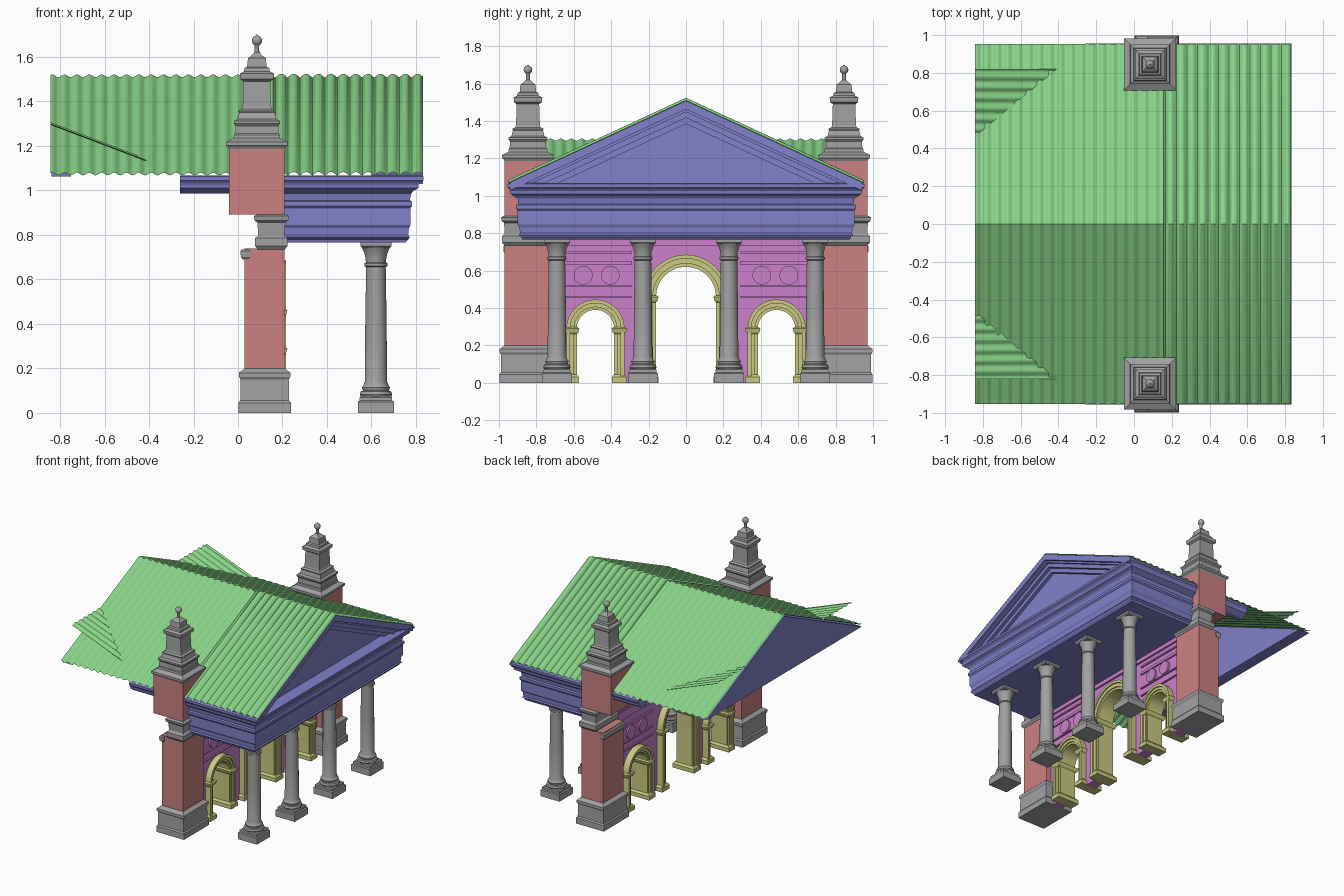
import bpy, bmesh, math
from math import sin, cos, pi

cube = bpy.data.objects.get("Cube")
if cube:
    bpy.data.objects.remove(cube, do_unlink=True)


def material(name, r, g, b):
    m = bpy.data.materials.new(name)
    m.use_nodes = True
    m.diffuse_color = (r, g, b, 1)
    m.node_tree.nodes["Principled BSDF"].inputs["Base Color"].default_value = (r, g, b, 1)
    return m


STONE = material("grey stone", .36, .36, .36)
BRICK = material("red brick", .60, .22, .22)
TILE = material("green tile", .25, .66, .25)
TRIM = material("blue trim", .22, .22, .60)
WALL = material("pink wall", .60, .22, .60)
ARCH = material("yellow arch", .60, .60, .22)


def finish(name, bm, mat, smooth=False, closed=True):
    if closed:
        bmesh.ops.recalc_face_normals(bm, faces=bm.faces)
    me = bpy.data.meshes.new(name)
    bm.to_mesh(me)
    bm.free()
    me.materials.append(mat)
    ob = bpy.data.objects.new(name, me)
    bpy.context.collection.objects.link(ob)
    if smooth:
        bpy.ops.object.select_all(action="DESELECT")
        ob.select_set(True)
        bpy.context.view_layer.objects.active = ob
        bpy.ops.object.shade_smooth_by_angle(angle=math.radians(40))
    return ob


def loft(name, rings, mat, smooth=False):
    """Join closed rings of points and cap both ends."""
    bm = bmesh.new()
    loops = [[bm.verts.new(p) for p in ring] for ring in rings]
    n = len(loops[0])
    for a, b in zip(loops, loops[1:]):
        for i in range(n):
            j = (i + 1) % n
            bm.faces.new((a[i], a[j], b[j], b[i]))
    bm.faces.new(loops[0])
    bm.faces.new(loops[-1])
    return finish(name, bm, mat, smooth)


def rect(x0, x1, y0, y1, z):
    return [(x0, y0, z), (x1, y0, z), (x1, y1, z), (x0, y1, z)]


def box(name, x0, x1, y0, y1, z0, z1, mat):
    return loft(name, [rect(x0, x1, y0, y1, z) for z in (z0, z1)], mat)


def stack(name, cx, cy, hx, hy, steps, mat):
    """Square moulding: steps are (height, outward offset)."""
    return loft(name, [rect(cx - hx - o, cx + hx + o, cy - hy - o, cy + hy + o, z)
                       for z, o in steps], mat)


def turned(name, cx, cy, profile, mat, sides=28):
    return loft(name, [[(cx + r * cos(2 * pi * i / sides), cy + r * sin(2 * pi * i / sides), z)
                        for i in range(sides)] for r, z in profile], mat, True)


def prism(name, outline, x0, x1, mat, smooth=False):
    """Extrude a (y, z) outline along x."""
    return loft(name, [[(x, y, z) for y, z in outline] for x in (x0, x1)], mat, smooth)


def arch_line(cy, r, spring, n=24):
    arc = [(cy - r * cos(pi * i / n), spring + r * sin(pi * i / n)) for i in range(n + 1)]
    return [(cy - r, 0)] + arc + [(cy + r, 0)]


# Wall with three arched openings
openings = [(-.484, .10, .29, .155), (0, .16, .46, .225), (.484, .10, .29, .155)]
outline = [(-.76, 0)]
for cy, r, spring, _ in openings:
    outline += arch_line(cy, r + .012, spring)
outline += [(.76, 0), (.76, .775), (-.76, .775)]
prism("arcade_wall", outline, .09, .17, WALL)

# Arch surrounds with imposts and feet
for cy, r, spring, ro in openings:
    mid = (r * 2 + ro) / 3
    prism("arch_inner_band", arch_line(cy, r, spring) + arch_line(cy, mid, spring)[::-1],
          .06, .195, ARCH, True)
    prism("arch_outer_band", arch_line(cy, mid - .004, spring) + arch_line(cy, ro, spring)[::-1],
          .05, .205, ARCH, True)
    prism("arch_rim", arch_line(cy, ro - .02, spring) + arch_line(cy, ro, spring)[::-1],
          .04, .215, ARCH, True)
    for s in (-1, 1):
        c, h = cy + s * (r + ro) / 2, (ro - r) / 2
        stack("arch_impost", .128, c, .08, h,
              [(spring - .03, 0), (spring - .02, .008), (spring, .014), (spring + .008, .004)], ARCH)
        stack("arch_foot", .128, c, .08, h, [(0, .012), (.03, .012), (.045, 0)], ARCH)

# Wall bands, framed panels and medallions
for s in (-1, 1):
    for z, h in ((.455, .008), (.515, .008), (.63, .02), (.69, .012)):
        a, b = sorted((s * .29, s * .74))
        box("wall_band", .08 if z < .68 else .088, .182, a, b, z, z + h, WALL)
    for y in (.405, .55):
        ring = [(s * y + .05 * cos(2 * pi * i / 28), .575 + .05 * sin(2 * pi * i / 28))
                for i in range(28)]
        prism("medallion", ring, .078, .185, WALL)
box("wall_top_band", .086, .185, -.74, .74, .735, .768, WALL)

# Columns
shaft = [(.068, .072), (.073, .082), (.068, .096), (.058, .10), (.063, .115), (.056, .125),
         (.05, .14), (.048, .40), (.044, .655), (.052, .66), (.052, .672), (.045, .676),
         (.047, .70), (.054, .725), (.066, .748)]
for y in (-.69, -.23, .23, .69):
    stack("column_plinth", .62, y, .065, .065,
          [(0, .016), (.05, .016), (.055, .008), (.07, .008), (.076, 0)], STONE)
    turned("column_shaft", .62, y, shaft, STONE)
    stack("column_abacus", .62, y, .062, .062, [(.742, 0), (.75, .008), (.768, .008)], STONE)

# Corner pillars with stepped spires
spire = [(1.185, .125), (1.198, .132), (1.202, .138), (1.218, .138), (1.235, .105), (1.25, .103),
         (1.255, .098), (1.29, .096), (1.30, .104), (1.312, .104), (1.32, .088), (1.35, .08),
         (1.358, .084), (1.366, .068), (1.375, .064), (1.49, .06), (1.50, .074), (1.525, .077),
         (1.535, .058), (1.55, .056), (1.555, .044), (1.595, .04), (1.605, .026), (1.62, .012)]
ball = [(.011, 1.61), (.01, 1.65)] + [(.023 * cos(a * pi / 12), 1.673 + .023 * sin(a * pi / 12))
                                      for a in range(-4, 6)] + [(.003, 1.70)]
for s in (-1, 1):
    y = s * .845
    stack("pillar_base", .12, y, .09, .125,
          [(0, .028), (.045, .028), (.055, .02), (.15, .018), (.162, .026), (.18, .026),
           (.195, .006), (.20, 0)], STONE)
    box("pillar_lower_shaft", .03, .21, y - .125, y + .125, .195, .74, BRICK)
    stack("pillar_cornice", .15, y, .055, .12,
          [(.735, .006), (.75, .018), (.785, .018), (.795, .006), (.80, .004), (.855, .008),
           (.865, .02), (.885, .024), (.892, .01)], STONE)
    stack("pillar_back_moulding", .033, y, .012, .122, [(.69, 0), (.70, .008), (.728, .01), (.735, .004)], STONE)
    box("pillar_upper_shaft", -.04, .21, y - .125, y + .125, .892, 1.19, BRICK)
    stack("pillar_spire", .085, y, 0, 0, spire, STONE)
    turned("spire_finial", .085, y, ball, STONE, 16)

# Entablature: (height, front x, half width)
layers = [(.765, .75, .875), (.78, .765, .88), (.79, .772, .895), (.80, .765, .888), (.83, .768, .89),
          (.845, .775, .90), (.92, .775, .90), (.93, .782, .908), (.95, .782, .908), (.955, .772, .895),
          (.985, .778, .90), (.998, .788, .92), (1.01, .81, .938), (1.025, .812, .94),
          (1.035, .82, .945), (1.045, .834, .955), (1.062, .834, .955), (1.068, .82, .94)]
loft("entablature", [rect(.10, x, -h, h, z) for z, x, h in layers], TRIM)
for s in (-1, 1):
    rings = []
    for z, _, h in layers[10:]:
        a, b = sorted((s * .86, s * h))
        rings.append(rect(-.26, .2, a, b, z))
    loft("side_cornice", rings, TRIM)

# Pediment and rear gable
RIDGE, SLOPE = 1.515, .463
for top, t, w, x in ((1.508, .045, .94, .832), (1.468, .02, .88, .812), (1.452, .035, .85, .795),
                     (1.42, .036, .79, .77)):
    low = top - w * SLOPE
    prism("raking_cornice", [(-w, low), (0, top), (w, low), (w, low - t), (0, top - t), (-w, low - t)],
          .60, x, TRIM)
prism("tympanum", [(-.84, 1.04), (.84, 1.04), (0, 1.43)], .66, .745, TRIM)
prism("rear_gable", [(-.945, 1.063), (.945, 1.063), (0, RIDGE - .012)], -.838, -.75, TRIM)


# Corrugated main roof, with crisper ribs over the porch
def wave(x, crisp=False):
    a = pi * x / .0557
    return .018 * abs(sin(a)) - .009 if crisp else .006 * cos(2 * a)


bm = bmesh.new()
count = 300
rows = [[bm.verts.new((x, y, RIDGE - SLOPE * abs(y) + wave(x, x > .16))) for y in (-.953, 0, .953)]
        for x in (-.842 + 1.674 * i / count for i in range(count + 1))]
for a, b in zip(rows, rows[1:]):
    for k in (0, 1):
        bm.faces.new((a[k], b[k], b[k + 1], a[k + 1]))
finish("main_roof", bm, TILE, True, False)

# Small cross roof wedges rising out of the main roof
for s in (-1, 1):
    bm = bmesh.new()
    rows = []
    for i in range(61):
        y = .475 + .345 * i / 60
        run = max(.002, (1.30 - RIDGE + SLOPE * y) / .38)
        z = 1.30 + wave(y)
        rows.append([bm.verts.new((-.842, s * y, z)), bm.verts.new((-.842 + run, s * y, z - .38 * run))])
    for a, b in zip(rows, rows[1:]):
        face = (a[0], a[1], b[1], b[0])
        bm.faces.new(face if s > 0 else face[::-1])
    finish("cross_roof", bm, TILE, True, False)
